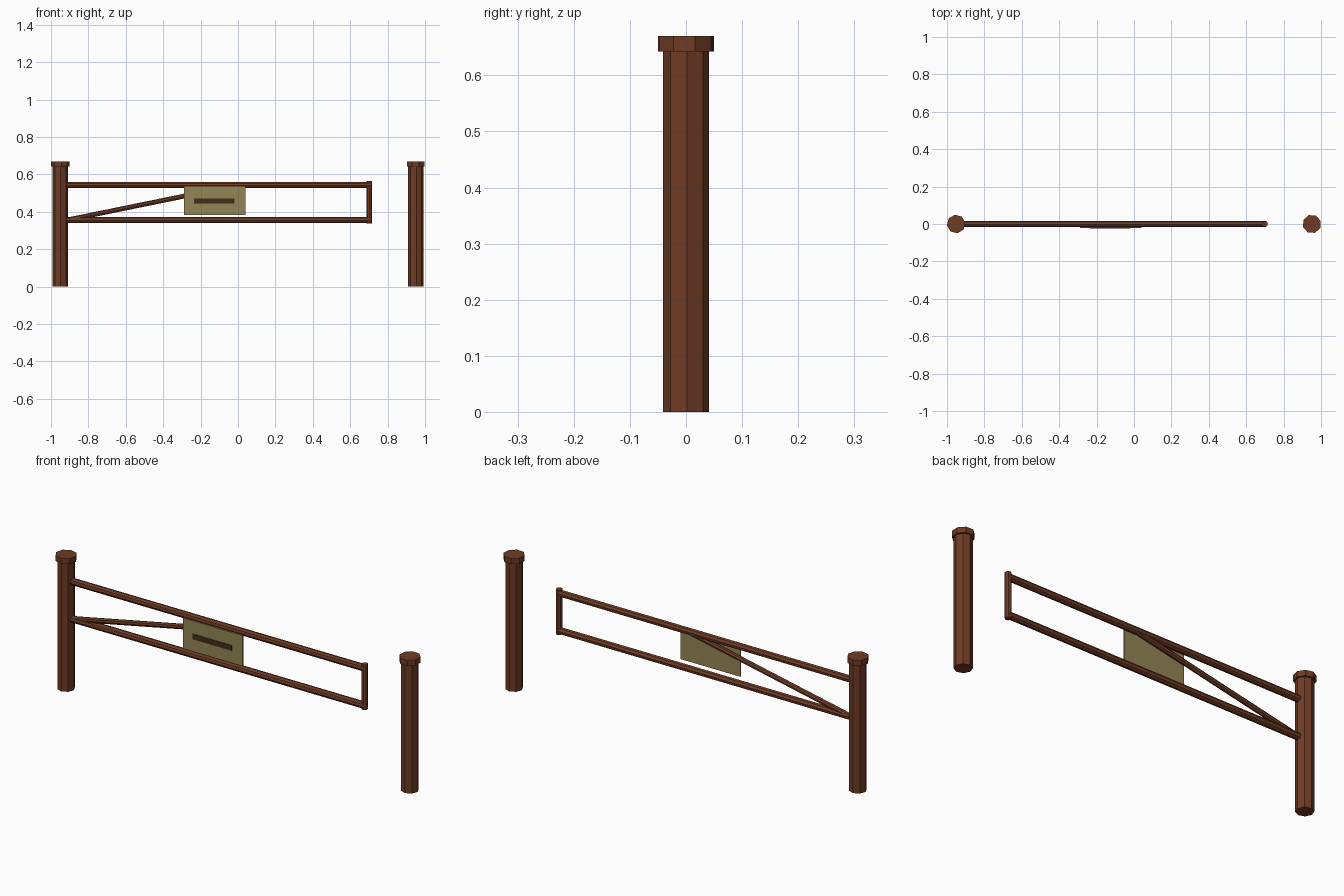
import bpy
from math import radians
from mathutils import Vector, Matrix

cube = bpy.data.objects.get("Cube")
if cube:
    bpy.data.objects.remove(cube, do_unlink=True)


def material(name, rgb):
    mat = bpy.data.materials.new(name)
    mat.use_nodes = True
    mat.diffuse_color = (*rgb, 1)
    mat.node_tree.nodes["Principled BSDF"].inputs["Base Color"].default_value = (*rgb, 1)
    return mat


wood = material("red brown wood", (0.16, 0.045, 0.018))
olive = material("olive board", (0.29, 0.235, 0.09))
dark = material("dark brown", (0.05, 0.026, 0.01))


def rod(name, start, end, radius, sides=8, turn=0):
    """Flat-sided rod between two points, turned about its own axis."""
    a, b = Vector(start), Vector(end)
    bpy.ops.mesh.primitive_cylinder_add(vertices=sides, radius=radius, depth=(b - a).length)
    obj = bpy.context.object
    obj.name = name
    aim = (b - a).to_track_quat('Z', 'Y').to_matrix().to_4x4()
    obj.matrix_world = Matrix.Translation((a + b) / 2) @ aim @ Matrix.Rotation(radians(turn), 4, 'Z')
    obj.data.materials.append(wood)
    return obj


def plate(name, low, high, mat):
    """Box between two opposite corners."""
    a, b = Vector(low), Vector(high)
    bpy.ops.mesh.primitive_cube_add(size=1, location=(a + b) / 2)
    obj = bpy.context.object
    obj.name = name
    obj.scale = b - a
    obj.data.materials.append(mat)


# Octagonal posts with wider caps
for side, x, cap_turn in (("right", -0.951, 8), ("left", 0.951, 19)):
    rod(side + "_post", (x, 0, 0), (x, 0, 0.645), 0.041, turn=3)
    rod(side + "_post_cap", (x, 0, 0.642), (x, 0, 0.67), 0.05, turn=cap_turn)

# Gate frame: two rails, end bar and diagonal brace
for name, z in (("upper_rail", 0.543), ("lower_rail", 0.356)):
    rod(name, (-0.94, 0, z), (0.705, 0, z), 0.017, turn=10)
rod("end_bar", (0.701, 0, 0.338), (0.701, 0, 0.564), 0.015, turn=10)
rod("diagonal_brace", (-0.93, 0, 0.353), (0.01, 0, 0.545), 0.013, turn=10)

# Sign board with a dark painted bar
plate("sign_board", (-0.29, -0.022, 0.383), (0.04, -0.015, 0.536), olive)
plate("sign_bar", (-0.235, -0.024, 0.445), (-0.018, -0.0215, 0.472), dark)
